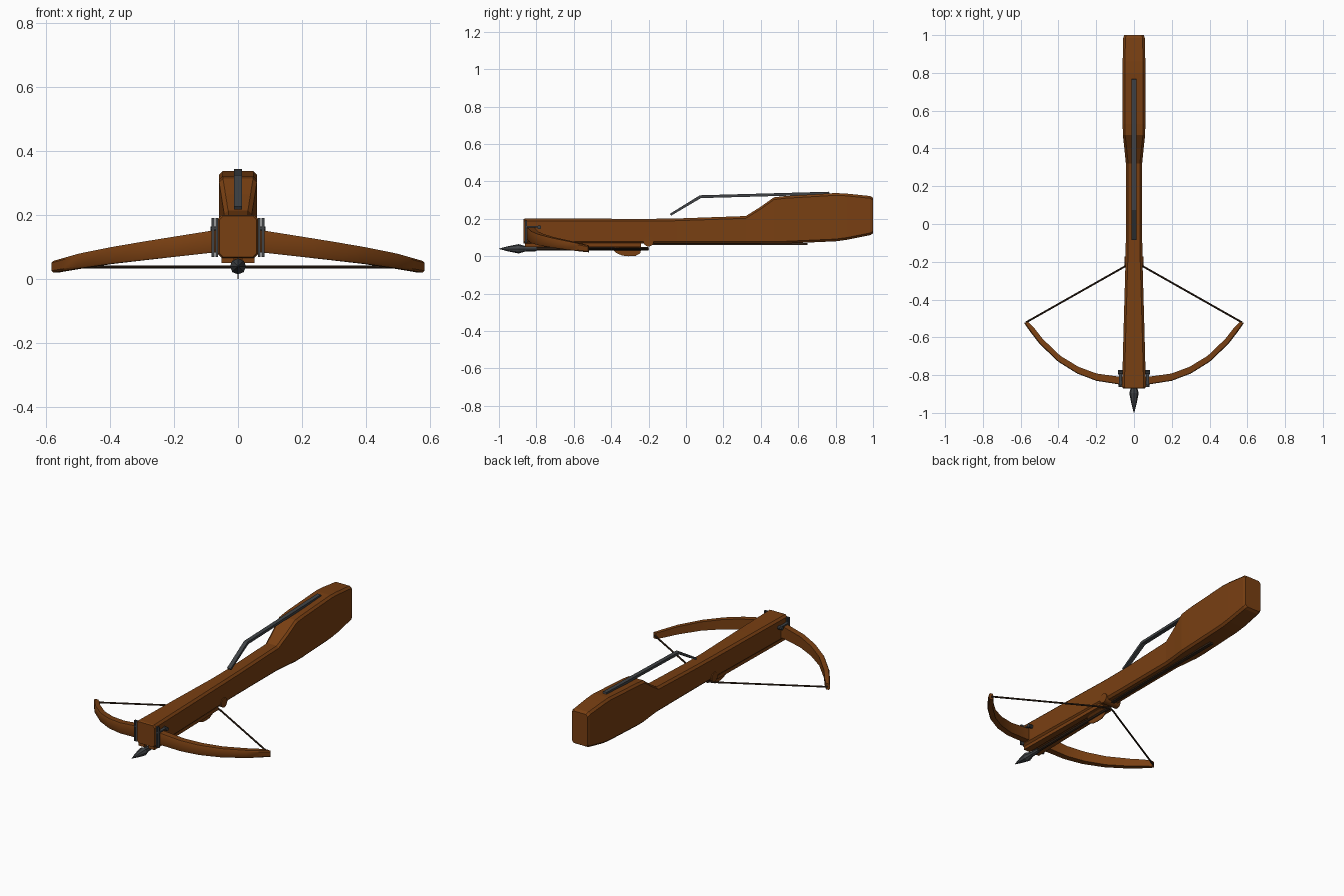
import bpy, bmesh, math
from mathutils import Vector

if "Cube" in bpy.data.objects:
    bpy.data.objects.remove(bpy.data.objects["Cube"])


def mat(name, r, g, b):
    m = bpy.data.materials.new(name)
    m.diffuse_color = (r, g, b, 1)
    m.use_nodes = True
    m.node_tree.nodes["Principled BSDF"].inputs["Base Color"].default_value = m.diffuse_color
    return m


WOOD = mat("brown wood", 0.19, 0.05, 0.006)
IRON = mat("dark iron", 0.05, 0.055, 0.06)
CORD = mat("dark cord", 0.035, 0.018, 0.009)


def finish(name, bm, m, smooth=False):
    bmesh.ops.recalc_face_normals(bm, faces=bm.faces[:])
    me = bpy.data.meshes.new(name)
    bm.to_mesh(me)
    bm.free()
    me.materials.append(m)
    for p in me.polygons:
        p.use_smooth = smooth
    ob = bpy.data.objects.new(name, me)
    bpy.context.collection.objects.link(ob)
    if smooth:
        bpy.context.view_layer.objects.active = ob
        ob.select_set(True)
        bpy.ops.object.shade_smooth_by_angle(angle=math.radians(35))
        ob.select_set(False)
    return ob


def loft(name, rings, m, smooth=False):
    """Skin a list of equal-length point rings and cap both ends."""
    bm = bmesh.new()
    vs = [[bm.verts.new(p) for p in r] for r in rings]
    n = len(vs[0])
    for a, b in zip(vs, vs[1:]):
        for i in range(n):
            j = (i + 1) % n
            bm.faces.new((a[i], a[j], b[j], b[i]))
    bm.faces.new(vs[0])
    bm.faces.new(vs[-1][::-1])
    return finish(name, bm, m, smooth)


def box(name, x0, x1, y0, y1, z0, z1, m):
    return loft(name, [[(x0, y, z0), (x1, y, z0), (x1, y, z1), (x0, y, z1)] for y in (y0, y1)], m)


def rod(name, path, radii, m, sides=8, smooth=True):
    """Round bar along a path in any direction, one radius per point."""
    pts = [Vector(p) for p in path]
    rings = []
    for i, p in enumerate(pts):
        d = (pts[min(i + 1, len(pts) - 1)] - pts[max(i - 1, 0)]).normalized()
        up = Vector((0, 0, 1)) if abs(d.z) < 0.9 else Vector((0, 1, 0))
        u = d.cross(up).normalized()
        v = u.cross(d)
        rings.append([p + radii[i] * (math.cos(t) * u + math.sin(t) * v)
                      for t in (2 * math.pi * k / sides for k in range(sides))])
    return loft(name, rings, m, smooth)


# stock: bevelled cross-sections (y, half width, bottom, top)
def section(y, w, b, t, c=0.012):
    return [(w - c, y, b), (w, y, b + c), (w, y, t - c), (w - c, y, t),
            (c - w, y, t), (-w, y, t - c), (-w, y, b + c), (c - w, y, b)]


stock = [(-0.87, 0.058, 0.07, 0.197), (-0.862, 0.063, 0.067, 0.201), (-0.55, 0.055, 0.067, 0.201),
         (-0.2, 0.045, 0.067, 0.2), (-0.05, 0.043, 0.067, 0.202), (0.32, 0.043, 0.067, 0.215),
         (0.4, 0.051, 0.067, 0.265), (0.47, 0.059, 0.067, 0.315), (0.53, 0.06, 0.068, 0.322),
         (0.8, 0.06, 0.08, 0.338), (0.86, 0.06, 0.088, 0.335), (0.985, 0.057, 0.113, 0.322),
         (1.0, 0.052, 0.122, 0.312)]
loft("stock", [section(*s) for s in stock], WOOD)

# bolt rails with a groove between them, and the long strip behind the nut
for s in (-1, 1):
    a, b = sorted((s * 0.012, s * 0.052))
    a2, b2 = sorted((s * 0.012, s * 0.04))
    loft("bolt_rail", [[(a, -0.862, 0.05), (b, -0.862, 0.05), (b, -0.862, 0.07), (a, -0.862, 0.07)],
                       [(a2, -0.24, 0.05), (b2, -0.24, 0.05), (b2, -0.24, 0.07), (a2, -0.24, 0.07)]], WOOD)
box("rear_strip", -0.01, 0.01, -0.2, 0.65, 0.06, 0.07, CORD)

# bow limbs: (x, front y, back y, bottom z, top z), mirrored through the stock
limb = [(0.0, -0.852, -0.808, 0.09, 0.162), (0.08, -0.849, -0.808, 0.083, 0.152),
        (0.2, -0.83, -0.792, 0.07, 0.133), (0.3, -0.792, -0.756, 0.059, 0.117),
        (0.4, -0.73, -0.698, 0.048, 0.1), (0.5, -0.635, -0.608, 0.034, 0.08),
        (0.55, -0.57, -0.548, 0.026, 0.066), (0.582, -0.524, -0.518, 0.021, 0.057)]
full = [(-x, f, b, z, t) for x, f, b, z, t in limb[:0:-1]] + limb
rings = []
for x, f, b, z, t in full:
    # back face is pulled inward near the tips so thickness follows the curve
    xi = x - math.copysign(0.022 * (abs(x) / 0.582) ** 2, x)
    c = 0.006
    rings.append([(x, f, z + c), (x, f, t - c), (x * .8 + xi * .2, f + c * .5, t), (xi, b, t),
                  (xi, b, z), (x * .8 + xi * .2, f + c * .5, z)])
loft("bow", rings, WOOD, True)

# iron straps, cross bars and pins fixing the bow
for s in (-1, 1):
    for cx in (0.067, 0.078):
        box("bow_strap", s * cx - 0.004, s * cx + 0.004, -0.862, -0.85, 0.07, 0.192, IRON)
    box("strap_link", s * 0.0725 - 0.008, s * 0.0725 + 0.008, -0.862, -0.785, 0.155, 0.163, IRON)
    rod("bow_pin", [(s * 0.05, -0.785, 0.155), (s * 0.086, -0.785, 0.155)], [0.011] * 2, IRON, 10)

# nut that holds the string
rod("nut", [(-0.05, -0.2, 0.08), (0.05, -0.2, 0.08)], [0.028] * 2, WOOD, 16)

# drawn bow string
rod("string", [(-0.572, -0.521, 0.038), (-0.04, -0.22, 0.038), (0, -0.203, 0.038),
               (0.04, -0.22, 0.038), (0.572, -0.521, 0.038)], [0.005] * 5, CORD)

# bolt: shaft, head and three vanes
Z = 0.04
rod("bolt_shaft", [(0, -0.85, Z), (0, -0.2, Z)], [0.01] * 2, CORD)
rod("bolt_head", [(0, -1.0, Z), (0, -0.955, Z), (0, -0.895, Z), (0, -0.86, Z), (0, -0.8, Z)],
    [0.001, 0.013, 0.025, 0.015, 0.013], IRON, 8, False)
vane = [(-0.39, 0.005), (-0.37, 0.024), (-0.34, 0.036), (-0.31, 0.04),
        (-0.27, 0.038), (-0.245, 0.025), (-0.24, 0.005)]
for k in range(3):
    a = math.radians(-90 + 120 * k)
    d, n = Vector((math.cos(a), 0, math.sin(a))), Vector((-math.sin(a), 0, math.cos(a)))
    loft("bolt_vane", [[Vector((0, y, Z)) + d * r * (1 if k == 0 else 0.7) + n * h for y, r in vane]
                       for h in (-0.002, 0.002)], WOOD)

# trigger lever: bent flat iron bar
lever = [(-0.08, 0.217, 0.227), (0.08, 0.311, 0.326), (0.77, 0.33, 0.345)]
loft("trigger_lever", [[(-0.012, y, a), (0.012, y, a), (0.012, y - 0.006, b), (-0.012, y - 0.006, b)]
                       for y, a, b in lever], IRON)
